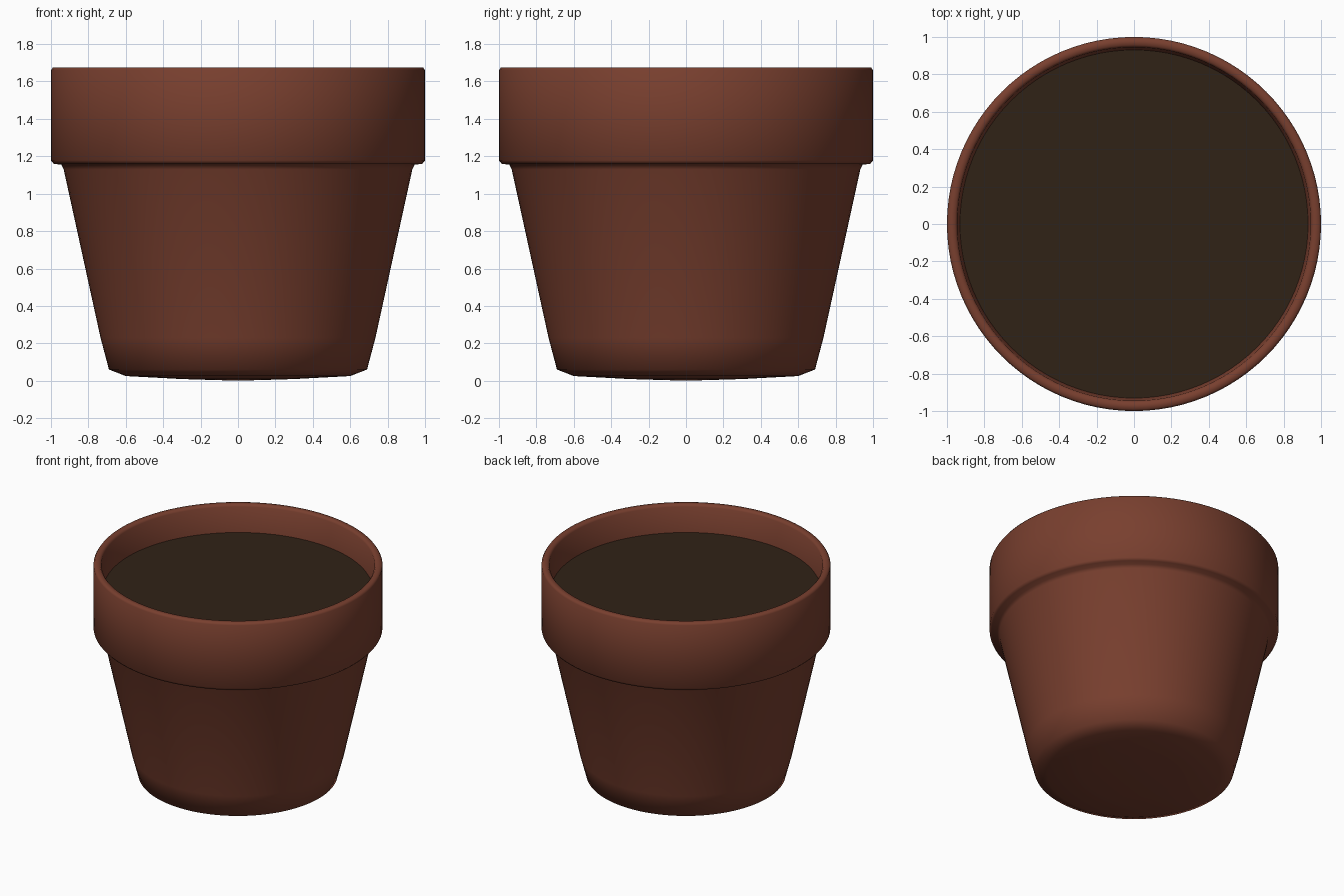
import bpy, bmesh, math

if "Cube" in bpy.data.objects:
    bpy.data.objects.remove(bpy.data.objects["Cube"])

SEGMENTS = 96


def material(name, rgb):
    mat = bpy.data.materials.new(name)
    mat.diffuse_color = (*rgb, 1)
    mat.use_nodes = True
    mat.node_tree.nodes["Principled BSDF"].inputs["Base Color"].default_value = mat.diffuse_color
    return mat


def lathe(name, profile, mat):
    """Revolve (radius, height) points around z."""
    bm = bmesh.new()
    verts = [bm.verts.new((r, 0, z)) for r, z in profile]
    edges = [bm.edges.new(pair) for pair in zip(verts, verts[1:])]
    bmesh.ops.spin(bm, geom=verts + edges, cent=(0, 0, 0), axis=(0, 0, 1),
                   angle=math.tau, steps=SEGMENTS)
    bmesh.ops.remove_doubles(bm, verts=bm.verts[:], dist=1e-4)
    bmesh.ops.recalc_face_normals(bm, faces=bm.faces[:])
    mesh = bpy.data.meshes.new(name)
    bm.to_mesh(mesh)
    bm.free()
    mesh.materials.append(mat)
    obj = bpy.data.objects.new(name, mesh)
    bpy.context.collection.objects.link(obj)
    for poly in mesh.polygons:
        poly.use_smooth = True
    return obj


clay = material("clay", (0.19, 0.05, 0.028))
earth = material("earth", (0.03, 0.016, 0.008))

# Pot: shallow domed base, tapered wall, overhanging collar, inner wall and floor
lathe("pot", [
    (0, 0), (0.3, 0.009), (0.6, 0.025), (0.69, 0.06), (0.735, 0.23),
    (0.932, 1.13), (0.945, 1.155), (0.985, 1.16), (1.0, 1.178),
    (1.0, 1.66), (0.99, 1.675), (0.957, 1.675), (0.945, 1.66),
    (0.93, 1.46), (0.87, 1.12), (0.66, 0.2), (0, 0.16),
], clay)

# Soil: flat disc set below the lip
bpy.ops.mesh.primitive_circle_add(vertices=SEGMENTS, radius=0.932,
                                  fill_type='NGON', location=(0, 0, 1.47))
soil = bpy.context.object
soil.name = "soil"
soil.data.materials.append(earth)
